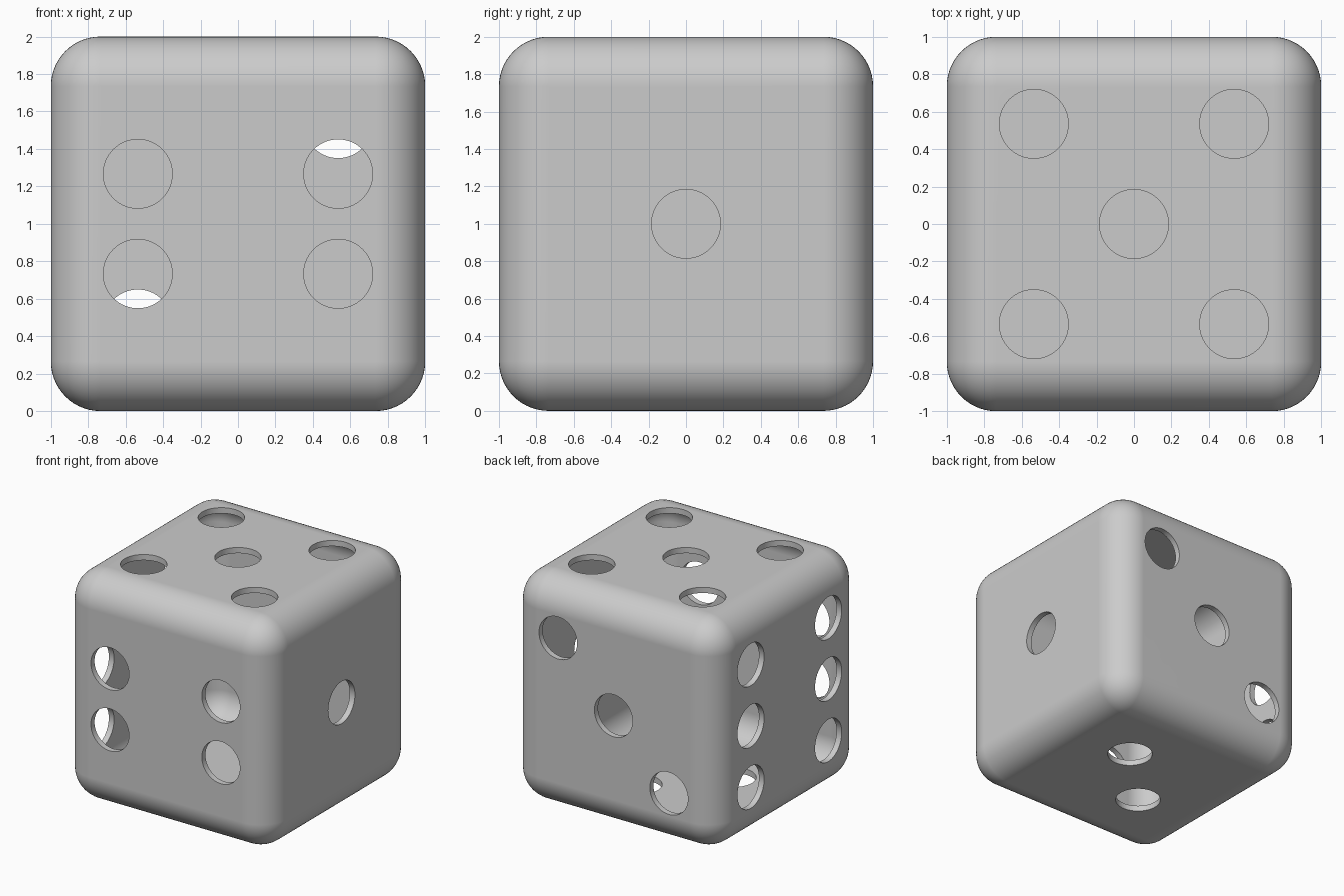
import bpy, bmesh
from mathutils import Vector, Matrix

if "Cube" in bpy.data.objects:
    bpy.data.objects.remove(bpy.data.objects["Cube"])

CORNER, WALL, PIP_R = 0.265, 0.05, 0.184
A, B = 0.535, 0.267          # outer and inner pip offsets

# hollow body: rounded cube with a wall
bpy.ops.mesh.primitive_cube_add(size=2, location=(0, 0, 1))
body = bpy.context.object
body.name = "die_shell"
bev = body.modifiers.new("round", 'BEVEL')
bev.width, bev.segments = CORNER, 14
sol = body.modifiers.new("wall", 'SOLIDIFY')
sol.thickness, sol.offset = WALL, -1

# pip positions on each face, measured from the cube centre
faces = {
    (1, 0, 0): [(1, 0, 0)],
    (0, 0, -1): [(s * B, s * B, -1) for s in (-1, 1)],
    (0, 1, 0): [(k * A, 1, k * A) for k in (-1, 0, 1)],
    (0, -1, 0): [(s * A, -1, t * B) for s in (-1, 1) for t in (-1, 1)],
    (0, 0, 1): [(0, 0, 1)] + [(s * A, t * A, 1) for s in (-1, 1) for t in (-1, 1)],
    (-1, 0, 0): [(-1, s * A, k * A) for s in (-1, 1) for k in (-1, 0, 1)],
}

# one cutter mesh holding all pip cylinders
bm = bmesh.new()
for normal, pips in faces.items():
    turn = Vector((0, 0, 1)).rotation_difference(Vector(normal)).to_matrix().to_4x4()
    for p in pips:
        place = Matrix.Translation(Vector(p) + Vector((0, 0, 1))) @ turn
        bmesh.ops.create_cone(bm, cap_ends=True, segments=64, radius1=PIP_R,
                              radius2=PIP_R, depth=0.2, matrix=place)
mesh = bpy.data.meshes.new("pip_cutters")
bm.to_mesh(mesh)
bm.free()
cutter = bpy.data.objects.new("pip_cutters", mesh)
bpy.context.collection.objects.link(cutter)
cutter.hide_render = True

# punch the pips through the wall
cut = body.modifiers.new("pips", 'BOOLEAN')
cut.operation, cut.solver, cut.object = 'DIFFERENCE', 'EXACT', cutter
wn = body.modifiers.new("flat_faces", 'WEIGHTED_NORMAL')
wn.keep_sharp = True

# apply the shaping, then shade smooth with crisp rims
bpy.context.view_layer.objects.active = body
for name in ("round", "wall", "pips"):
    bpy.ops.object.modifier_apply(modifier=name)
bpy.data.objects.remove(cutter)
body.select_set(True)
bpy.ops.object.shade_smooth_by_angle(angle=0.6)
